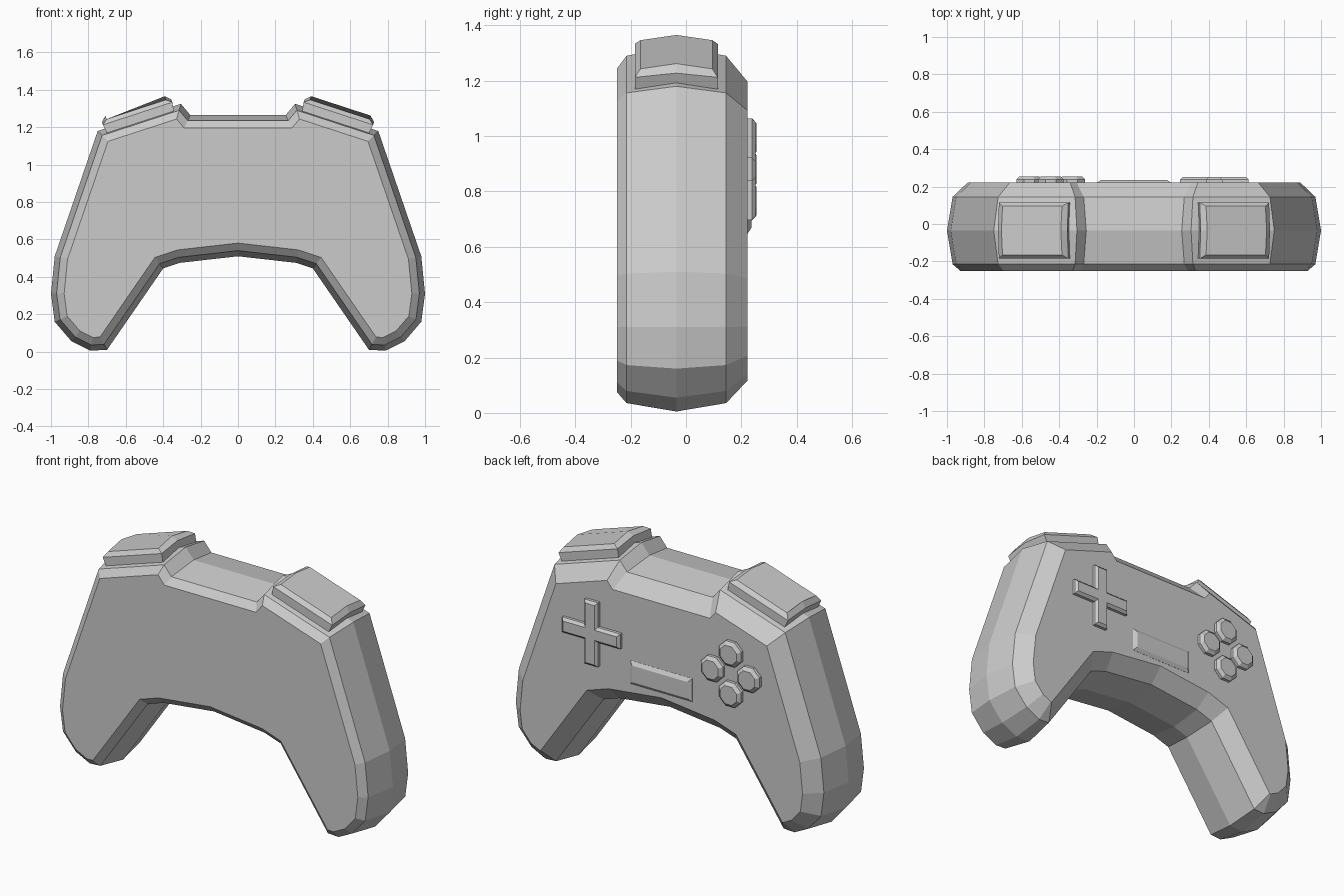
import bpy, bmesh
from math import pi, cos, sin
from mathutils import Vector

cube = bpy.data.objects.get("Cube")
if cube:
    bpy.data.objects.remove(cube)

grey = bpy.data.materials.new("plain_grey")
grey.use_nodes = True
COLOUR = (0.6, 0.6, 0.6, 1)
grey.diffuse_color = COLOUR
grey.node_tree.nodes["Principled BSDF"].inputs["Base Color"].default_value = COLOUR


def offset(loop, d):
    """Move each edge of a closed 2D loop inward by d, with mitred corners."""
    out = []
    for i, p in enumerate(loop):
        a = (p - loop[i - 1]).normalized()
        b = (loop[(i + 1) % len(loop)] - p).normalized()
        na, nb = Vector((a.y, -a.x)), Vector((b.y, -b.x))
        out.append(p + (na + nb) * d / (1 + na.dot(nb)))
    return out


def loft(name, rings):
    """Bridge closed rings of equal length and cap both ends."""
    bm = bmesh.new()
    vs = [[bm.verts.new(p) for p in ring] for ring in rings]
    n = len(rings[0])
    for lo, hi in zip(vs, vs[1:]):
        for i in range(n):
            j = (i + 1) % n
            bm.faces.new((lo[i], lo[j], hi[j], hi[i]))
    bm.faces.new(vs[0])
    bm.faces.new(vs[-1])
    bmesh.ops.recalc_face_normals(bm, faces=bm.faces)
    mesh = bpy.data.meshes.new(name)
    bm.to_mesh(mesh)
    bm.free()
    mesh.materials.append(grey)
    obj = bpy.data.objects.new(name, mesh)
    bpy.context.collection.objects.link(obj)
    return obj


# Body: clockwise outline, narrowed towards the front and back
half = [(0.255, 1.265), (0.305, 1.325), (0.75, 1.18), (0.98, 0.51), (1.0, 0.31),
        (0.98, 0.16), (0.89, 0.055), (0.79, 0.005), (0.70, 0.01),
        (0.40, 0.445), (0.31, 0.475)]
outline = [Vector(p) for p in half] + [Vector((0, 0.51))]
outline += [Vector((-x, z)) for x, z in reversed(half)]
layers = [(-0.25, 0.07), (-0.215, 0.03), (-0.035, 0), (0.145, 0.03), (0.222, 0.11)]
loft("body", [[(p.x, y, p.y) for p in offset(outline, d)] for y, d in layers])

# Shoulder bumpers: ridged blocks lying on the sloped shoulders
along, up = Vector((0.951, 0, -0.31)), Vector((0.31, 0, 0.951))
MIDDLE = Vector((0.53, -0.035, 1.252))


def bumper_ring(u, w, v, ridge):
    pts = [(-u, -w, v), (u, -w, v), (u, 0, v + ridge),
           (u, w, v), (-u, w, v), (-u, 0, v + ridge)]
    return [MIDDLE + along * a + up * c + Vector((0, b, 0)) for a, b, c in pts]


for name, side in (("left_bumper", 1), ("right_bumper", -1)):
    rings = [bumper_ring(0.185, 0.15, -0.05, 0), bumper_ring(0.195, 0.15, 0.022, 0.016),
             bumper_ring(0.167, 0.13, 0.045, 0.02)]
    loft(name, [[(p.x * side, p.y, p.z) for p in ring] for ring in rings])


# Controls on the back face, each with a chamfered rim
def control(name, x, z, pts, height, chamfer, rim):
    loop = [Vector(p) for p in pts]
    levels = [(0.21, 0), (0.222 + height - rim, 0), (0.222 + height, chamfer)]
    loft(name, [[(x + p.x, y, z + p.y) for p in offset(loop, d)] for y, d in levels])


# Directional cross: one arm tip turned about the centre
arm, tip = 0.043, 0.183
cross = []
for x, z in ((0, 1), (1, 0), (0, -1), (-1, 0)):
    for s, r in ((-arm, arm), (-arm, tip), (arm, tip)):
        cross.append((x * r + z * s, z * r - x * s))
control("direction_pad", 0.43, 0.88, cross, 0.03, 0.014, 0.014)

# Four round buttons in a diamond
octagon = [(0.075 * sin((k + 0.5) * pi / 4), 0.075 * cos((k + 0.5) * pi / 4)) for k in range(8)]
for name, x, z in (("top", 0, 1), ("bottom", 0, -1), ("outer", -1, 0), ("inner", 1, 0)):
    control(name + "_button", -0.445 + 0.115 * x, 0.88 + 0.115 * z, octagon, 0.033, 0.018, 0.016)

# Centre pad
w, h = 0.195, 0.067
control("centre_pad", 0, 0.715, [(-w, -h), (-w, h), (w, h), (w, -h)], 0.014, 0.02, 0.013)
